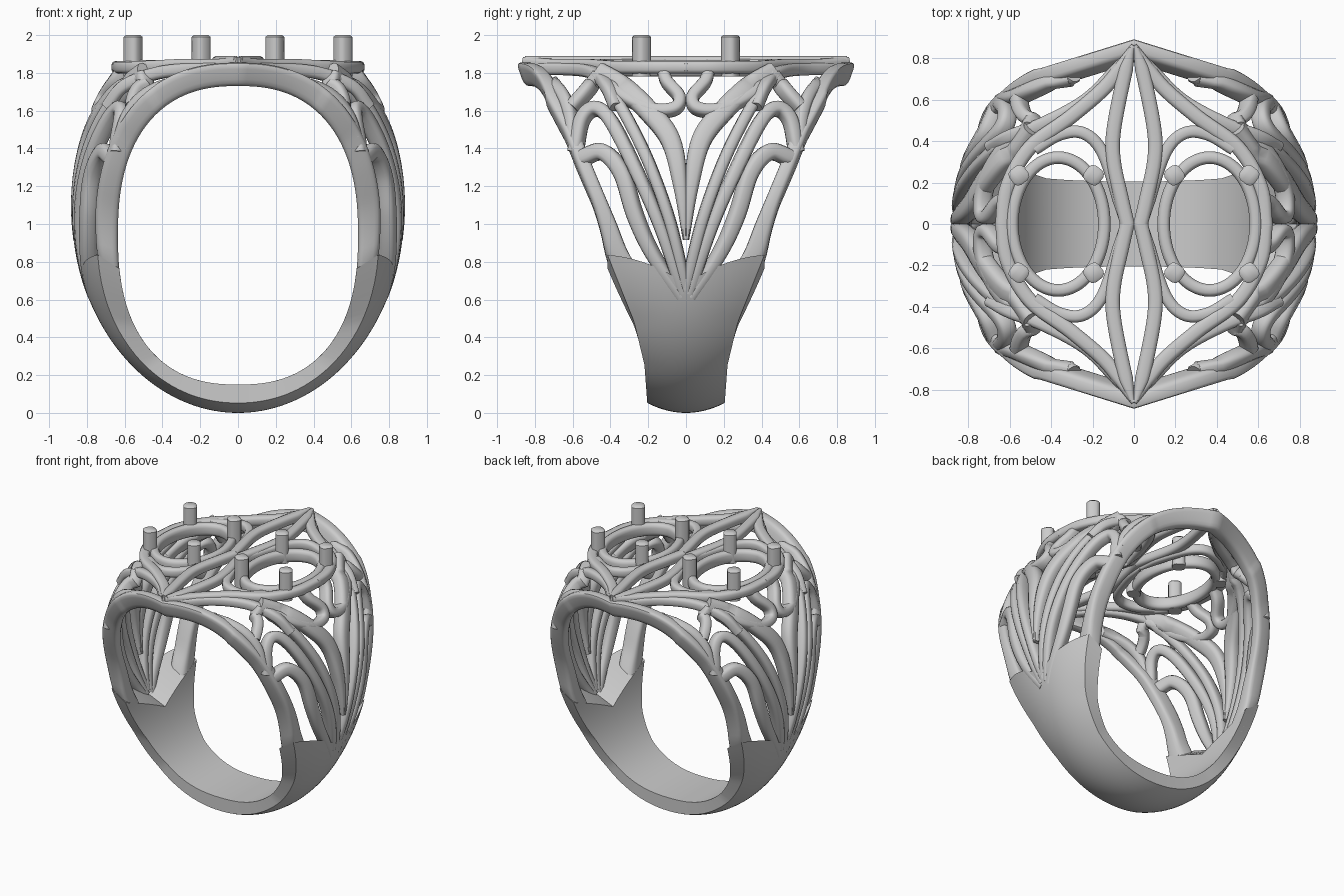
import bpy, bmesh, math
from mathutils import Vector as V

if "Cube" in bpy.data.objects:
    bpy.data.objects.remove(bpy.data.objects["Cube"])


def lerp_table(tab, z):
    if z <= tab[0][0]:
        return tab[0][1]
    for (a, p), (b, q) in zip(tab, tab[1:]):
        if z <= b:
            return p + (q - p) * (z - a) / (b - a)
    return tab[-1][1]


# Ring shape: half width in y by height, finger hole and outer outline
WIDTH = [(0, .205), (.23, .22), (.5, .275), (.92, .415), (1.32, .58),
         (1.5, .65), (1.7, .755), (1.78, .83), (1.88, .9)]
def width(z): return lerp_table(WIDTH, z)
def spow(v, e): return math.copysign(abs(v) ** e, v)


def hole(phi):
    return V((.635 * spow(math.sin(phi), .83), 0, .94 - .79 * spow(math.cos(phi), .83)))


def outline(phi):
    return V((.885 * math.sin(phi), 0, 1.1 - 1.1 * math.cos(phi)))


def hole_x(z):
    return .635 * max(0, 1 - abs((z - .94) / .79) ** 2.4) ** (1 / 2.4)


def outer_x(z):
    b = 1.1 if z < 1.1 else 1.06
    return .885 * max(0, 1 - ((z - 1.1) / b) ** 2) ** .5


def edge_fall(z): return .35 + .28 * min(1, max(0, z / 1.4))


def side_point(y, z, depth=0):
    """Point on the bulging outer side surface, sunk inward by depth."""
    o, h = outer_x(z), hole_x(z)
    return V((o - (o - h) * edge_fall(z) * (y / width(z)) ** 2 - depth, y, z))


def side_normal(y, z):
    e = .01
    n = (side_point(y + e, z) - side_point(y - e, z)).cross(
        side_point(y, z + e) - side_point(y, z - e))
    return n.normalized()


def smooth_path(pts, n=7):
    """Catmull-Rom through points of any dimension."""
    pts = [V(p) for p in pts]
    ext = [2 * pts[0] - pts[1]] + pts + [2 * pts[-1] - pts[-2]]
    out = []
    for i in range(len(pts) - 1):
        a, b, c, d = ext[i:i + 4]
        for k in range(n):
            t = k / n
            out.append(.5 * (2 * b + (c - a) * t + (2 * a - 5 * b + 4 * c - d) * t * t
                             + (3 * b - a - 3 * c + d) * t ** 3))
    return out + [pts[-1]]


def skin(name, rings, closed=False):
    """Skin a list of equal point rings into one smooth object."""
    bm = bmesh.new()
    rings = [[bm.verts.new(p) for p in r] for r in rings]
    n, sides = len(rings), len(rings[0])
    for i in range(n if closed else n - 1):
        r, s = rings[i], rings[(i + 1) % n]
        for k in range(sides):
            m = (k + 1) % sides
            bm.faces.new((r[k], r[m], s[m], s[k]))
    if not closed:
        for r in (rings[0], rings[-1]):  # caps as strips, ring is symmetric
            for k in range(sides // 2 - 1):
                bm.faces.new((r[k], r[k + 1], r[sides - 2 - k], r[sides - 1 - k]))
    bmesh.ops.recalc_face_normals(bm, faces=bm.faces)
    me = bpy.data.meshes.new(name)
    bm.to_mesh(me)
    bm.free()
    ob = bpy.data.objects.new(name, me)
    bpy.context.collection.objects.link(ob)


def sweep(name, path, normals, half_w, half_t, mirror=(1, 1), closed=False, sides=12):
    """Rounded-box section along path; half_w is a function of 0..1."""
    rings, n = [], len(path)
    for i, p in enumerate(path):
        if closed:
            tan = path[(i + 1) % n] - path[i - 1]
        else:
            tan = path[min(i + 1, n - 1)] - path[max(i - 1, 0)]
        tan.normalize()
        side = tan.cross(normals[i]).normalized()
        nor = side.cross(tan)
        ring = []
        for k in range(sides):
            a = math.tau * (k + .5) / sides
            q = p + side * half_w(i / (n - 1)) * spow(math.cos(a), .65) + nor * half_t * spow(math.sin(a), .65)
            ring.append((q.x * mirror[0], q.y * mirror[1], q.z))
        rings.append(ring)
    skin(name, rings, closed)


QUADS = [(1, 1), (-1, 1), (1, -1), (-1, -1)]
UP = V((0, 0, 1))

# Solid lower band, rising to a V notch on each side
rings = []
for j in range(65):
    top, under = [], []
    for i in range(21):
        v = i / 10 - 1
        phi = (j / 32 - 1) * math.acos(1 - (.68 + .24 * abs(v)) / 1.1)
        o, h = outline(phi), hole(phi)
        y = V((0, v * width(o.z), 0))
        top.append(o.lerp(h, edge_fall(o.z) * v * v) + y)
        under.append(h + y)
    rings.append(top + under[::-1])
skin("lower_band", rings)

# Front and back edge rails: flush with the band edge, pointed at the top
def rail_ring(deg, m):
    phi = math.radians(deg)
    s = -1 if deg > 180 else 1
    d = 180 - abs(deg - 180)
    h, o = hole(phi), outline(phi)
    low = o.lerp(h, edge_fall(o.z))
    high = h + (h - V((0, 0, .94))).normalized() * .125
    t = min(1, max(0, (d - 74) / 26))
    t = t * t * (3 - 2 * t)
    out = low.lerp(high, t)
    x = abs(out.x)
    y_top = .9 - .31 * x if d > 130 and x < .48 else width(out.z)
    y_out = width(o.z) * (1 - t) + y_top * t
    lean = .045 * max(0, (d - 100) / 80)
    wide = .14 - .055 * t
    ring = []
    for k in range(16):
        a = math.tau * (k + .5) / 16
        u, w = .5 + .5 * spow(math.cos(a), .5), .5 + .5 * spow(math.sin(a), .5)
        p = h.lerp(out, w)
        ring.append((p.x, m * (y_out - lean * (1 - w) - wide * (1 - u)), p.z))
    return ring

for m, label in ((-1, "front"), (1, "back")):
    skin(label + "_rail", [rail_ring(68 + 224 * k / 96, m) for k in range(97)])

# Pierced scrollwork on the sides: (y, z) paths, start and mid half width
SIDE_BARS = {
    "centre_blade": ([(.005, .92), (.03, 1.2), (.08, 1.44), (.2, 1.6), (.34, 1.73), (.46, 1.8)], .012, .056),
    "straight_bar": ([(0, .66), (.08, 1.0), (.19, 1.31), (.3, 1.54), (.4, 1.71), (.45, 1.79)], .03, .032),
    "arched_bar": ([(.02, .64), (.14, 1.0), (.28, 1.32), (.4, 1.55), (.48, 1.61), (.55, 1.55), (.585, 1.38)], .03, .038),
    "s_curve_bar": ([(.03, .62), (.18, .85), (.27, 1.05), (.34, 1.27), (.44, 1.38), (.55, 1.35)], .03, .045),
    "chevron_bar": ([(.47, 1.79), (.34, 1.68), (.18, 1.605), (.06, 1.61), (.035, 1.67), (.1, 1.75), (.12, 1.81)], .035, .034),
    "upper_fork": ([(.6, 1.46), (.61, 1.58), (.65, 1.68), (.72, 1.75)], .03, .035),
    "upper_link": ([(.46, 1.79), (.52, 1.71), (.6, 1.62)], .03, .035),
}
for name, (pts, w0, w1) in SIDE_BARS.items():
    yz = smooth_path(pts)
    for q in QUADS:
        sweep(name, [side_point(p.x, p.y, .045) for p in yz], [side_normal(p.x, p.y) for p in yz],
              lambda u: w0 + (w1 - w0) * math.sin(math.pi * min(u, .5)), .045, q)

# Tracery of the flat top: quarter paths
TOP_BARS = {
    "lens_outline": ([(0, .86, 1.85), (.12, .68, 1.84), (.3, .52, 1.84), (.5, .37, 1.83), (.61, .18, 1.83), (.635, -.01, 1.83)], .036),
    "shoulder_bar": ([(0, .85, 1.82), (.2, .62, 1.82), (.42, .49, 1.8), (.6, .42, 1.73), (.69, .37, 1.62)], .035),
    "seat_arch": ([(.05, -.01, 1.84), (.09, .17, 1.84), (.16, .36, 1.84), (.25, .44, 1.84), (.36, .43, 1.83), (.48, .36, 1.83)], .03),
    "leaf_bar": ([(.01, .85, 1.855), (.05, .7, 1.855), (.098, .45, 1.855), (.098, .3, 1.855), (.06, .12, 1.855), (.03, -.01, 1.855)], .036),
}
for name, (pts, w) in TOP_BARS.items():
    p = smooth_path(pts)
    for q in QUADS:
        sweep(name, p, [UP] * len(p), lambda u: w * min(1, .4 + 4 * u), .034, q)

# Two oval stone seats with four prongs each
for s, label in ((-1, "left"), (1, "right")):
    ring = [V((.365 + .222 * math.cos(math.tau * k / 64), .32 * math.sin(math.tau * k / 64), 1.825))
            for k in range(64)]
    sweep(label + "_oval_seat", ring, [UP] * 64, lambda u: .031, .045, (s, 1), True)
    for x in (.195, .555):
        for y in (-1, 1):
            n = V((x - .375, .24, 0)).normalized()
            p = [V((x, .235, z)) for z in (1.78, 1.9, 1.99, 2.0)]
            # bevel-topped square post
            rings = []
            side = n.cross(UP)
            for c, r in zip(p, (.045, .045, .045, .034)):
                ring = []
                for k in range(12):
                    a = math.tau * (k + .5) / 12
                    v = c + side * r * spow(math.cos(a), .65) + n * r * spow(math.sin(a), .65)
                    ring.append((v.x * s, v.y * y, v.z))
                rings.append(ring)
            skin(label + "_prong", rings)

bpy.ops.object.select_all(action='SELECT')
bpy.context.view_layer.objects.active = bpy.context.selected_objects[0]
bpy.ops.object.shade_smooth_by_angle(angle=math.radians(45))
